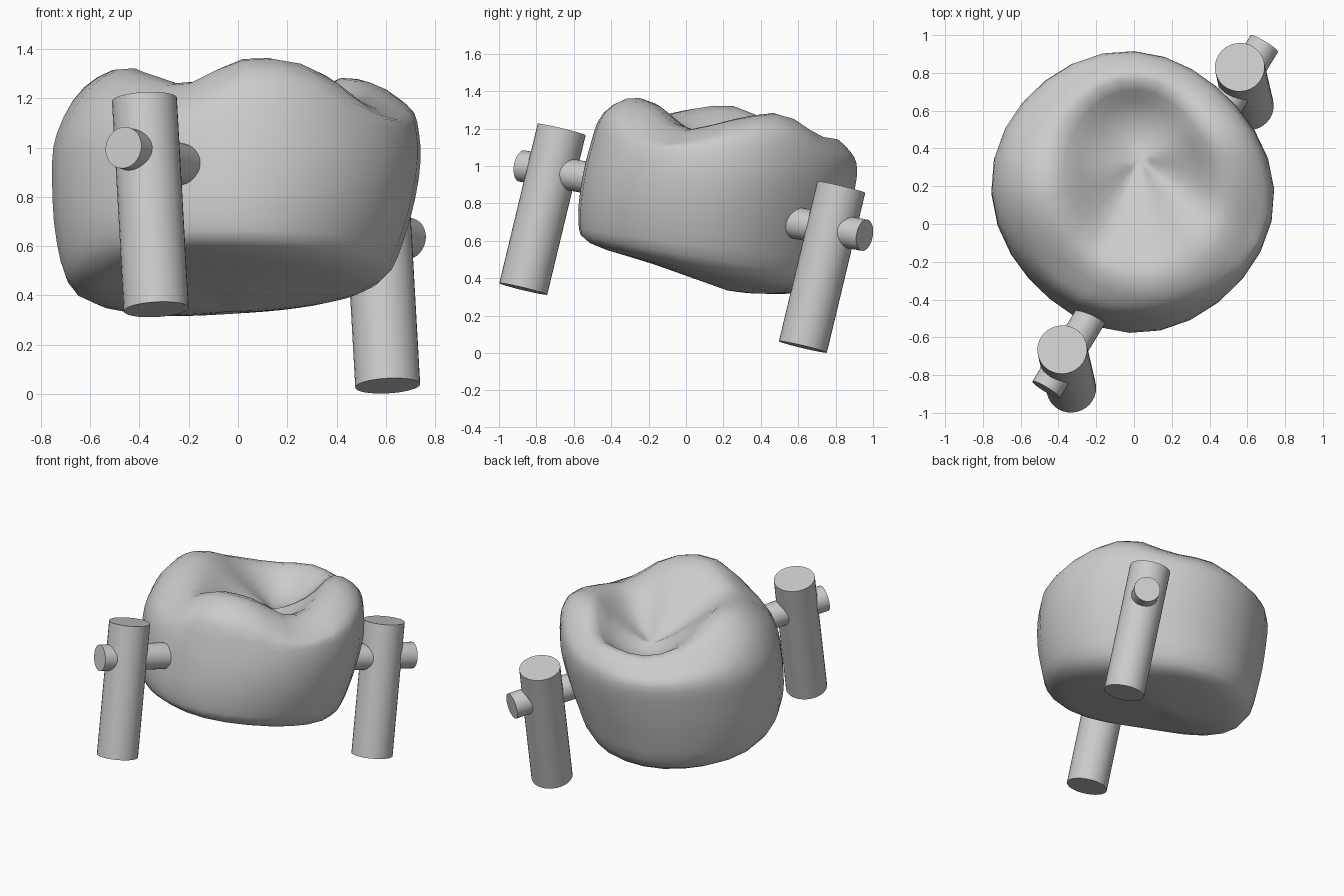
import bpy, bmesh, math
from mathutils import Vector

if "Cube" in bpy.data.objects:
    bpy.data.objects.remove(bpy.data.objects["Cube"])

SEG = 28   # sides around the crown
SUB = 3    # steps between profile points


def catmull(p0, p1, p2, p3, t):
    return 0.5 * (2 * p1 + (p2 - p0) * t + (2 * p0 - 5 * p1 + 4 * p2 - p3) * t * t
                  + (3 * p1 - p0 - 3 * p2 + p3) * t ** 3)


# Height of the chewing rim every 30 degrees, starting at +x
RIM = [1.25, 1.28, 1.17, 1.15, 1.13, 1.20, 1.32, 1.30, 1.26, 1.36, 1.335, 1.20]


def rim_height(a):
    f = (a / math.tau * 12) % 12
    i = int(f)
    return catmull(*[RIM[(i + k) % 12] for k in (-1, 0, 1, 2)], f - i)


# Body rings: centre x, y, radius x, y, height at front, sides and back, sideways tilt
BODY = [
    (-0.03, 0.20, 0.35, 0.38, 0.47, 0.365, 0.325, 0.02),
    (-0.04, 0.11, 0.62, 0.64, 0.585, 0.44, 0.365, 0.02),
    (-0.03, 0.125, 0.705, 0.70, 0.71, 0.62, 0.57, 0.01),
    (-0.01, 0.165, 0.745, 0.725, 0.90, 0.88, 0.82, 0),
    (0.00, 0.20, 0.735, 0.715, 1.10, 1.06, 0.98, 0),
]
# Top rings: centre x, y, radius x, y, drop below the rim
TOP = [
    (0.03, 0.22, 0.655, 0.66, 0.075),
    (0.02, 0.255, 0.46, 0.51, 0.0),
    (0.03, 0.30, 0.24, 0.28, 0.15),
]


def profile(a):
    c, s = math.cos(a), math.sin(a)
    # outline is narrower along one diagonal, and the underside is cut in at front left
    k = 1 - 0.0125 * (1 - math.cos(4 * a)) - 0.03 * math.sin(2 * a)
    cut = max(0, math.cos(a - math.radians(230))) ** 4
    pts = [Vector((-0.03, 0.22, 0.335))]
    for n, (x, y, rx, ry, f, m, b, t) in enumerate(BODY):
        z = m + (b - f) / 2 * s + ((b + f) / 2 - m) * s * s + t * c
        q = k * (1 - (0.04 * cut if n == 1 else 0))
        z += 0.03 * cut if n < 2 else 0
        pts.append(Vector((x + q * rx * c, y + q * ry * s, z)))
    for x, y, rx, ry, d in TOP:
        pts.append(Vector((x + k * rx * c, y + k * ry * s, rim_height(a) - d)))
    pts.append(Vector((0.03, 0.34, 0.98)))
    out = []
    n = len(pts)
    for i in range(n - 1):
        q = [pts[max(0, min(n - 1, i + j))] for j in (-1, 0, 1, 2)]
        out += [catmull(*q, j / SUB) for j in range(SUB)]
    return out[1:], pts[0], pts[-1]


# Crown: rounded, leaning body with a cupped, uneven top
bm = bmesh.new()
columns = []
for k in range(SEG):
    pts, low, high = profile(k / SEG * math.tau)
    columns.append([bm.verts.new(p) for p in pts])
v_low, v_high = bm.verts.new(low), bm.verts.new(high)
for k in range(SEG):
    a, b = columns[k], columns[(k + 1) % SEG]
    bm.faces.new((v_low, b[0], a[0]))
    bm.faces.new((a[-1], b[-1], v_high))
    for i in range(len(a) - 1):
        bm.faces.new((a[i], b[i], b[i + 1], a[i + 1]))
# Soften the cup so its floor has no sharp point
cup = [v for col in columns for v in col[-4:]] + [v_high]
for _ in range(5):
    bmesh.ops.smooth_vert(bm, verts=cup, factor=0.5,
                          use_axis_x=False, use_axis_y=False, use_axis_z=True)
bmesh.ops.recalc_face_normals(bm, faces=bm.faces)
for f in bm.faces:
    f.smooth = True
mesh = bpy.data.meshes.new("tooth_crown")
bm.to_mesh(mesh)
bm.free()
bpy.context.collection.objects.link(bpy.data.objects.new("tooth_crown", mesh))


def rod(name, start, end, radius):
    start, end = Vector(start), Vector(end)
    d = end - start
    bpy.ops.mesh.primitive_cylinder_add(vertices=32, radius=radius, depth=d.length,
                                        location=(start + end) / 2,
                                        rotation=d.to_track_quat('Z', 'Y').to_euler())
    bpy.context.object.name = name
    bpy.ops.object.shade_smooth_by_angle(angle=math.radians(35))


# Upright posts and the cross pins that join them to the crown
rod("front_post", (-0.332, -0.87, 0.343), (-0.38, -0.665, 1.195), 0.132)
rod("back_post", (0.608, 0.625, 0.033), (0.56, 0.83, 0.887), 0.132)
rod("front_pin", (-0.465, -0.877, 1.0), (-0.2, -0.44, 0.922), 0.085)
rod("back_pin", (0.44, 0.545, 0.703), (0.69, 0.955, 0.63), 0.085)
